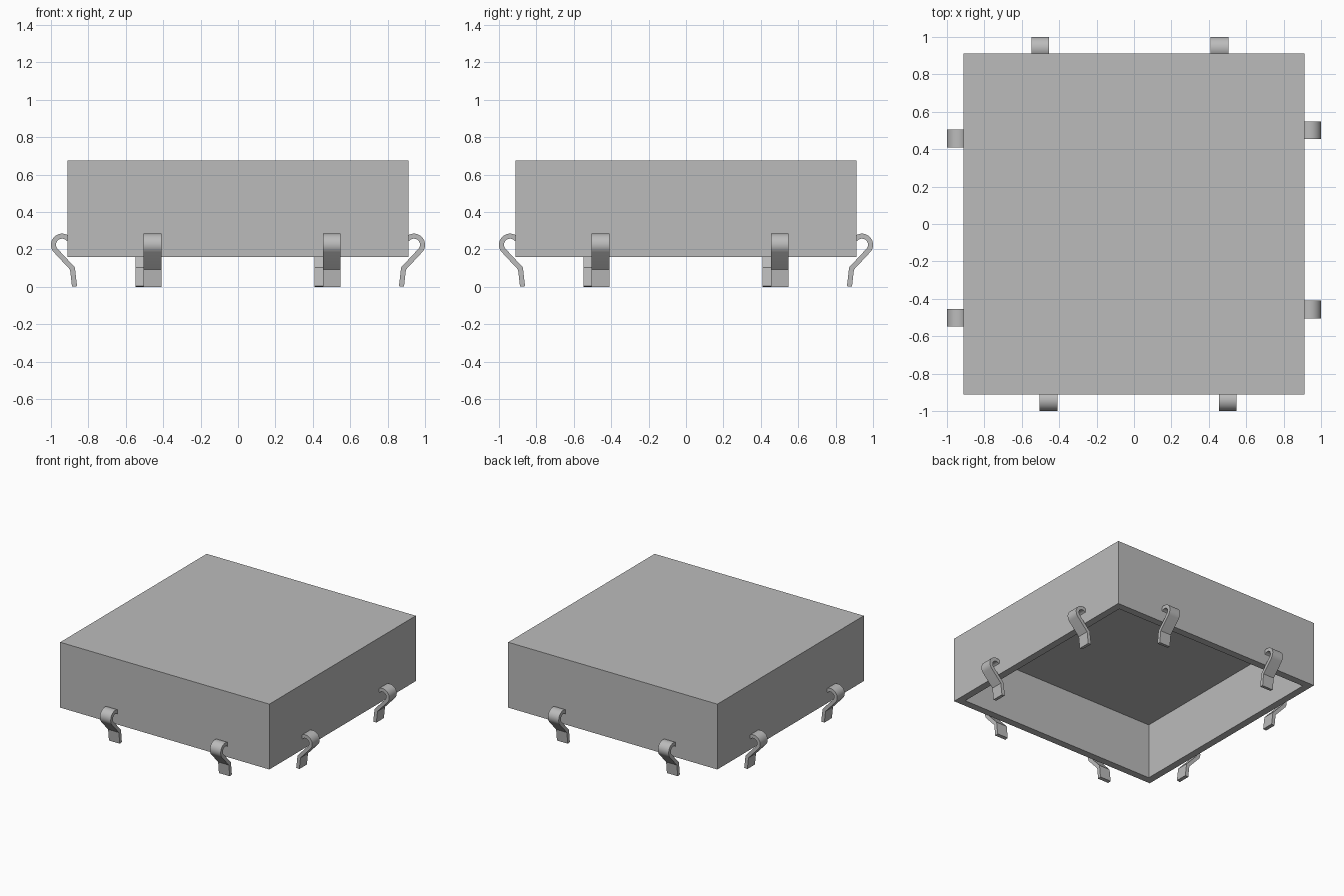
import bpy, bmesh
from math import cos, sin, radians, tau
from mathutils import Vector, Matrix

if "Cube" in bpy.data.objects:
    bpy.data.objects.remove(bpy.data.objects["Cube"], do_unlink=True)

HALF, BOTTOM, TOP, WALL = 0.912, 0.16, 0.675, 0.08
STRIP, WIDTH = 0.027, 0.094

grey = bpy.data.materials.new("grey")
grey.use_nodes = True
colour = (0.5, 0.5, 0.5, 1)
grey.diffuse_color = colour
grey.node_tree.nodes["Principled BSDF"].inputs["Base Color"].default_value = colour


def finish(bm, name):
    bmesh.ops.recalc_face_normals(bm, faces=bm.faces)
    mesh = bpy.data.meshes.new(name)
    bm.to_mesh(mesh)
    bm.free()
    mesh.materials.append(grey)
    return mesh


def add(mesh, name):
    obj = bpy.data.objects.new(name, mesh)
    bpy.context.collection.objects.link(obj)
    return obj


# Open-bottomed housing: inset the underside and push it up
bm = bmesh.new()
bmesh.ops.create_cube(bm, size=1, matrix=Matrix.Translation((0, 0, (BOTTOM + TOP) / 2))
                      @ Matrix.Diagonal((2 * HALF, 2 * HALF, TOP - BOTTOM, 1)))
under = min(bm.faces, key=lambda f: f.calc_center_median().z)
bmesh.ops.inset_region(bm, faces=[under], thickness=WALL)
inner = bmesh.ops.extrude_discrete_faces(bm, faces=[under])["faces"][0]
for v in inner.verts:
    v.co.z = TOP - WALL
add(finish(bm, "housing"), "housing")

# Spring clip centreline on the front side: outward distance and height
path = [Vector((0.874, 0.002)), Vector((0.885, 0.098))]
radius = 0.046
for i in range(19):
    a = radians(-42 + 10 * i)
    path.append(Vector((0.9405 + radius * cos(a), 0.225 + radius * sin(a))))

# Thicken the centreline with mitred offsets
near, far = [], []
for i, p in enumerate(path):
    before = (p - path[i - 1]).normalized() if i else (path[1] - p).normalized()
    after = (path[i + 1] - p).normalized() if i + 1 < len(path) else before
    n1, n2 = Vector((before.y, -before.x)), Vector((after.y, -after.x))
    offset = (n1 + n2) / (1 + n1.dot(n2)) * STRIP / 2
    near.append(p - offset)
    far.append(p + offset)

# Sweep the strip across its width
bm = bmesh.new()
rings = []
for a, b in zip(near, far):
    rings.append([bm.verts.new((x, -p.x, p.y)) for p, x in
                  ((a, -WIDTH / 2), (a, WIDTH / 2), (b, WIDTH / 2), (b, -WIDTH / 2))])
for r, s in zip(rings, rings[1:]):
    for k in range(4):
        bm.faces.new((r[k], r[k - 1], s[k - 1], s[k]))
bm.faces.new(rings[0])
bm.faces.new(rings[-1])
clip_mesh = finish(bm, "spring_clip")

# Two clips on each side, turned around the centre
for turn, side in enumerate(("front", "left", "back", "right")):
    for number, x in enumerate((-0.457, 0.502), 1):
        clip = add(clip_mesh, f"{side}_clip_{number}")
        clip.matrix_world = (Matrix.Rotation(turn * tau / 4, 4, "Z")
                             @ Matrix.Translation((x, 0, 0)))

# Smooth the hooks, keeping the strip edges sharp
bpy.ops.object.select_all(action="DESELECT")
clip.select_set(True)
bpy.context.view_layer.objects.active = clip
bpy.ops.object.shade_smooth_by_angle(angle=radians(30))
